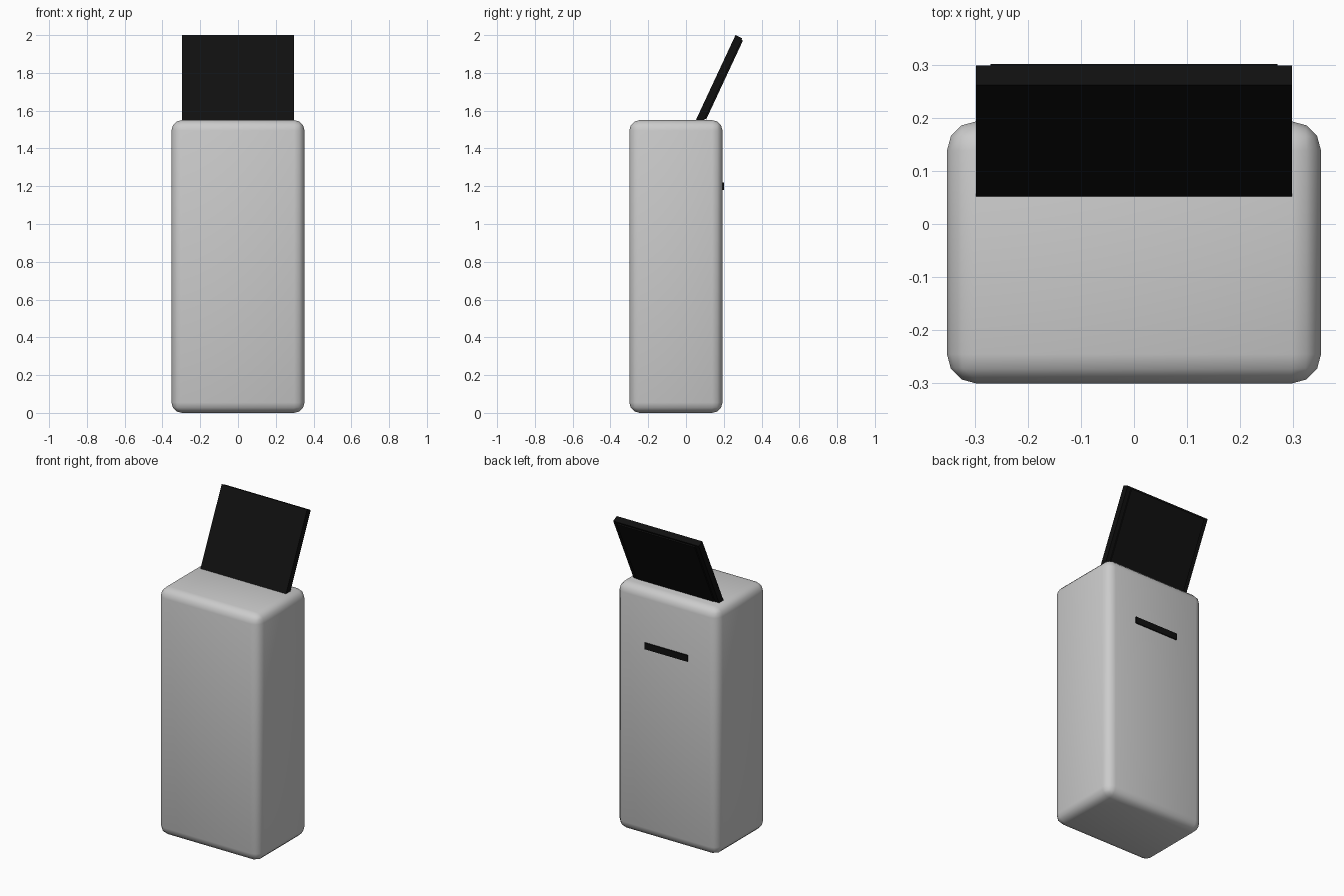
import bpy
from math import radians
from mathutils import Matrix, Vector

cube = bpy.data.objects.get("Cube")
if cube:
    bpy.data.objects.remove(cube, do_unlink=True)


def material(name, value):
    mat = bpy.data.materials.new(name)
    mat.use_nodes = True
    colour = (value, value, value, 1)
    mat.diffuse_color = colour
    mat.node_tree.nodes["Principled BSDF"].inputs["Base Color"].default_value = colour
    return mat


def box(name, low, high, mat, frame=Matrix()):
    """Box between two corners, placed by a frame."""
    low, high = Vector(low), Vector(high)
    bpy.ops.mesh.primitive_cube_add(size=1)
    obj = bpy.context.object
    obj.name = obj.data.name = name
    size = Matrix.Diagonal((high - low).to_4d())
    obj.data.transform(Matrix.Translation((low + high) / 2) @ size)
    obj.matrix_world = frame
    obj.data.materials.append(mat)
    return obj


grey = material("light grey", 0.6)
black = material("black", 0.005)

# Rounded body
body = box("body", (-0.352, -0.3, 0), (0.352, 0.193, 1.55), grey)
bevel = body.modifiers.new("rounding", "BEVEL")
bevel.width = 0.055
bevel.segments = 3
bpy.ops.object.shade_smooth()

# Leaning panel, measured down from its top front edge
lean = Matrix.Translation((0, 0.262, 2)) @ Matrix.Rotation(radians(-25), 4, "X")
box("leaning_panel", (-0.297, 0, -0.52), (0.297, 0.04, 0), black, lean)
box("panel_back_plate", (-0.27, 0.035, -0.47), (0.27, 0.048, -0.01), black, lean)

# Slot bar on the back
box("back_bar", (-0.15, 0.18, 1.18), (0.15, 0.2, 1.22), black)
